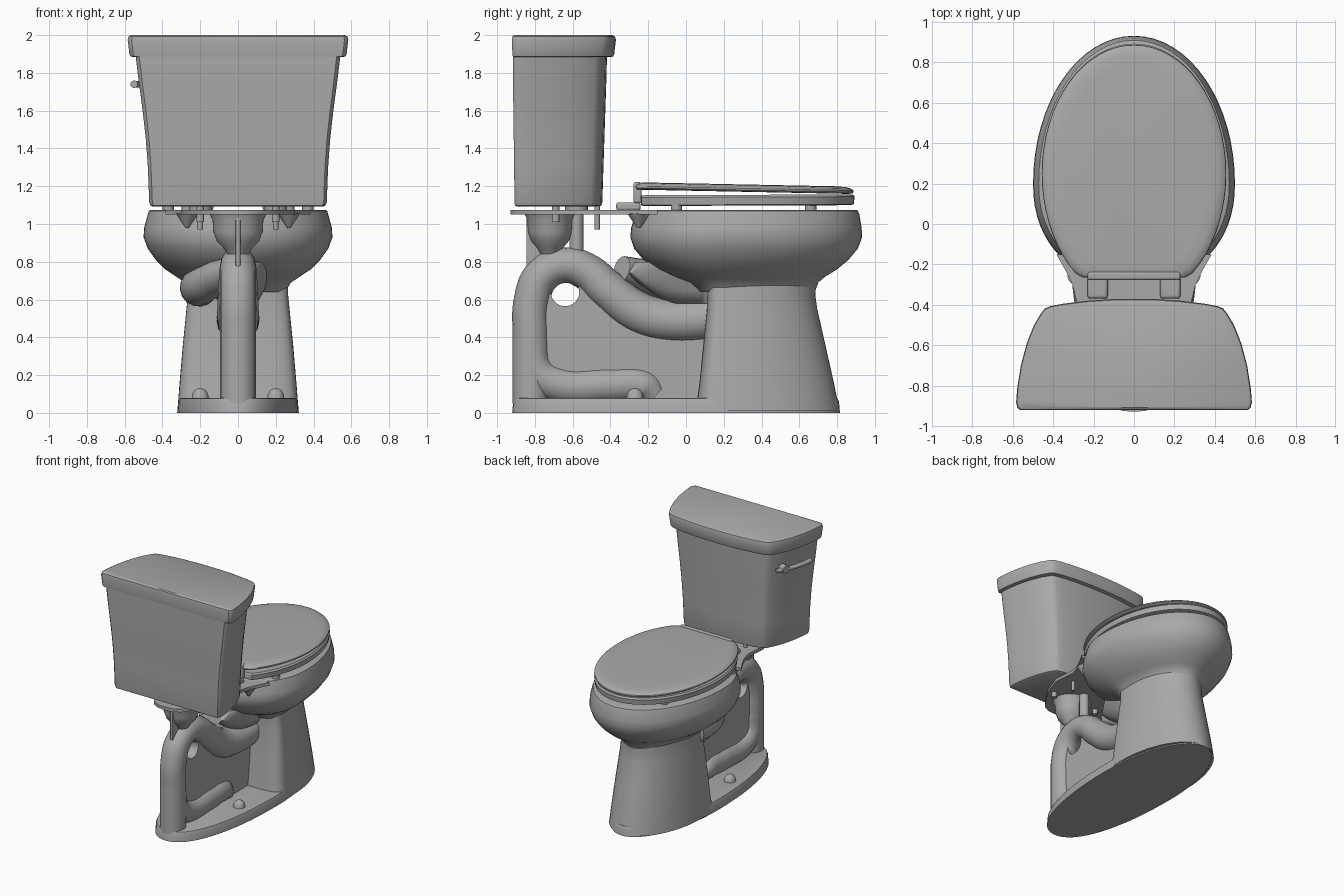
import bpy, bmesh, math
from mathutils import Vector

if "Cube" in bpy.data.objects:
    bpy.data.objects.remove(bpy.data.objects["Cube"])

GREY = (0.4, 0.4, 0.4, 1)
ceramic = bpy.data.materials.new("grey_ceramic")
ceramic.use_nodes = True
ceramic.diffuse_color = GREY
ceramic.node_tree.nodes["Principled BSDF"].inputs["Base Color"].default_value = GREY


def finish(ob, name, angle=35):
    ob.name = name
    ob.data.materials.clear()
    ob.data.materials.append(ceramic)
    bpy.ops.object.select_all(action='DESELECT')
    ob.select_set(True)
    bpy.context.view_layer.objects.active = ob
    if ob.type == 'CURVE':
        bpy.ops.object.convert(target='MESH')
        ob = bpy.context.object
    bpy.ops.object.shade_smooth_by_angle(angle=math.radians(angle))
    return ob


def loft(name, rings, wrap=False, angle=35):
    """Skin a stack of equal-length rings; cap the ends or wrap round."""
    bm = bmesh.new()
    rows = [[bm.verts.new(p) for p in r] for r in rings]
    pairs = list(zip(rows, rows[1:]))
    if wrap:
        pairs.append((rows[-1], rows[0]))
    else:
        bm.faces.new(rows[0])
        bm.faces.new(rows[-1])
    n = len(rows[0])
    for a, b in pairs:
        for i in range(n):
            j = (i + 1) % n
            bm.faces.new((a[i], a[j], b[j], b[i]))
    bmesh.ops.recalc_face_normals(bm, faces=bm.faces)
    me = bpy.data.meshes.new(name)
    bm.to_mesh(me)
    bm.free()
    ob = bpy.data.objects.new(name, me)
    bpy.context.collection.objects.link(ob)
    return finish(ob, name, angle)


def egg(z, y0, y1, mid, hw, back=2.0, clip=-9, tilt=0, n=64):
    """Egg-shaped ring: elliptical front, squarer or clipped back."""
    ring = []
    for i in range(n):
        a = 2 * math.pi * i / n
        c, s = math.cos(a), math.sin(a)
        e = 1 if s >= 0 else 2 / back
        x = hw * math.copysign(abs(c) ** e, c)
        y = mid + (y1 - mid if s >= 0 else mid - y0) * math.copysign(abs(s) ** e, s)
        y = max(y, clip)
        ring.append(Vector((x, y, z - tilt * (y + 0.27))))
    return ring


def mirrored(half):
    return half + [(-x, y) for x, y in reversed(half) if x > 0]


def box(name, lo, hi, bevel=0.01):
    lo, hi = Vector(lo), Vector(hi)
    bpy.ops.mesh.primitive_cube_add(size=1, location=(lo + hi) / 2)
    ob = bpy.context.object
    ob.scale = hi - lo
    bpy.ops.object.transform_apply(location=False, rotation=False, scale=True)
    mod = ob.modifiers.new("bevel", 'BEVEL')
    mod.width, mod.segments = bevel, 3
    return finish(ob, name)


def post(name, x, y, z0, z1, r0, r1=None):
    bpy.ops.mesh.primitive_cone_add(vertices=24, radius1=r0, radius2=r0 if r1 is None else r1,
                                    depth=z1 - z0, location=(x, y, (z0 + z1) / 2))
    return finish(bpy.context.object, name)


def tube(name, pts, radius):
    """Round pipe through (x, y, z, relative radius) points."""
    cu = bpy.data.curves.new(name, 'CURVE')
    cu.dimensions = '3D'
    cu.bevel_depth, cu.bevel_resolution, cu.resolution_u = radius, 6, 8
    cu.use_fill_caps = True
    sp = cu.splines.new('BEZIER')
    sp.bezier_points.add(len(pts) - 1)
    for bp, (x, y, z, r) in zip(sp.bezier_points, pts):
        bp.co, bp.radius = (x, y, z), r
        bp.handle_left_type = bp.handle_right_type = 'AUTO'
    ob = bpy.data.objects.new(name, cu)
    bpy.context.collection.objects.link(ob)
    return finish(ob, name)


# Foot plate and pedestal
loft("foot_plate", [egg(z, -0.92 + d, 0.815 - d, 0.05, 0.322 - d, 2.2)
                    for z, d in ((0, 0), (0.06, 0.005), (0.075, 0.012), (0.08, 0.025))])
loft("pedestal", [egg(z, y0, y1, 0.24, hw, 5) for z, y0, y1, hw in (
    (0.01, 0.05, 0.813, 0.321), (0.15, 0.07, 0.785, 0.31), (0.35, 0.09, 0.74, 0.293),
    (0.55, 0.11, 0.695, 0.273), (0.62, 0.11, 0.685, 0.266), (0.74, 0.11, 0.69, 0.262))])

# Hollow bowl: outside upwards, over the rim, then down the inside
bowl_rows = ((0.64, 0.06, 0.682, 0.25), (0.69, 0.0, 0.70, 0.28), (0.72, -0.08, 0.735, 0.325),
             (0.76, -0.16, 0.80, 0.385), (0.81, -0.225, 0.86, 0.435), (0.87, -0.275, 0.91, 0.478),
             (0.93, -0.295, 0.932, 0.50), (0.98, -0.29, 0.93, 0.497), (1.05, -0.27, 0.918, 0.478),
             (1.07, -0.265, 0.91, 0.472), (1.075, -0.255, 0.90, 0.462), (1.075, -0.14, 0.80, 0.36),
             (1.05, -0.13, 0.79, 0.35), (0.85, -0.05, 0.65, 0.25), (0.70, 0.1, 0.4, 0.1))
loft("bowl", [egg(z, y0, y1, 0.2, hw, 2.2) for z, y0, y1, hw in bowl_rows])

# Deck behind the bowl that carries the tank
deck = mirrored([(0, -0.15), (0.385, -0.15), (0.345, -0.22), (0.305, -0.3), (0.285, -0.38),
                 (0.3, -0.55), (0.24, -0.72), (0.12, -0.895), (0.06, -0.925), (0, -0.93)])
loft("deck", [[(x, y, z) for x, y in deck] for z in (1.05, 1.075)])

# Trapway, drain foot and side channel
tube("trapway", [(0, 0.14, 0.5, 1.2), (0, -0.08, 0.49, 1.17), (0, -0.25, 0.53, 1.15),
                 (0, -0.42, 0.655, 1.1), (0, -0.53, 0.75, 1.02), (0, -0.64, 0.782, 0.98),
                 (0, -0.76, 0.73, 1), (0, -0.815, 0.6, 1), (0, -0.822, 0.4, 1),
                 (0, -0.822, 0.05, 1)], 0.096)
tube("drain_foot", [(0, -0.822, 0.4, 1), (0, -0.79, 0.22, 1), (0, -0.68, 0.15, 1),
                    (0, -0.4, 0.145, 1), (0, -0.22, 0.14, 0.95), (0, -0.16, 0.09, 0.7)], 0.095)
tube("side_channel", [(0, -0.34, 0.76, 0.8), (-0.1, -0.2, 0.72, 1), (-0.2, -0.02, 0.67, 1.1),
                      (-0.2, 0.2, 0.66, 1.1)], 0.09)
loft("sump", [egg(z, y0, 0.25, 0.1, hw) for z, y0, hw in (
    (0.58, -0.1, 0.1), (0.65, -0.2, 0.14), (0.74, -0.33, 0.17), (0.8, -0.27, 0.2))], angle=60)

# Thin centre web with a round hole
web = bpy.data.curves.new("web", 'CURVE')
web.dimensions = '2D'
web.fill_mode = 'BOTH'
web.extrude = 0.045
outline = [(-0.83, 0.05), (0.14, 0.05), (0.14, 0.6), (-0.2, 0.58), (-0.45, 0.7),
           (-0.63, 0.82), (-0.78, 0.75), (-0.83, 0.6)]
hole = [(-0.64 + 0.075 * math.cos(math.tau * i / 32), 0.64 + 0.075 * math.sin(math.tau * i / 32))
        for i in range(32)]
for pts in (outline, hole):
    sp = web.splines.new('POLY')
    sp.points.add(len(pts) - 1)
    for p, (u, v) in zip(sp.points, pts):
        p.co = (u, v, 0, 1)
    sp.use_cyclic_u = True
web_ob = bpy.data.objects.new("web", web)
web_ob.rotation_euler = (math.pi / 2, 0, math.pi / 2)
bpy.context.collection.objects.link(web_ob)
finish(web_ob, "centre_web")

# Supports beneath the deck
loft("inlet_cup", [egg(z, -0.72 - r, -0.72 + r, -0.72, r * 1.12) for z, r in (
    (0.84, 0.05), (0.875, 0.07), (0.91, 0.1), (0.96, 0.117), (1.02, 0.12), (1.055, 0.135))])
box("rear_fin", (-0.012, -0.845, 0.7), (0.012, -0.7, 1.055), 0.005)
post("deck_post", 0, -0.58, 0.78, 1.06, 0.037)

# Tank and tank lid, D-shaped in plan
half = [(0, 1), (0.2, 0.997), (0.4, 0.983), (0.6, 0.957), (0.71, 0.935), (0.755, 0.915),
        (0.79, 0.87), (0.85, 0.76), (0.91, 0.6), (0.96, 0.4), (0.99, 0.2), (1, 0.07),
        (0.99, 0.025), (0.965, 0), (0, 0)]


def d_ring(z, hw, y0, y1):
    return [(x * hw, y0 + (y1 - y0) * v, z) for x, v in mirrored(half)]


loft("tank", [d_ring(*r) for r in (
    (1.092, 0.45, -0.895, -0.46), (1.098, 0.463, -0.905, -0.448), (1.115, 0.47, -0.908, -0.443),
    (1.3, 0.477, -0.91, -0.437), (1.45, 0.488, -0.912, -0.432), (1.6, 0.505, -0.914, -0.427),
    (1.75, 0.525, -0.916, -0.422), (1.9, 0.543, -0.917, -0.418))])
loft("tank_lid", [d_ring(*r) for r in (
    (1.885, 0.56, -0.91, -0.395), (1.887, 0.57, -0.917, -0.385), (1.9, 0.575, -0.919, -0.38),
    (1.975, 0.584, -0.922, -0.371), (1.993, 0.58, -0.919, -0.376), (2.0, 0.565, -0.91, -0.39))])

# Flush lever on the tank side
tube("flush_lever", [(-0.455, -0.5, 1.74, 1), (-0.505, -0.6, 1.74, 0.9),
                     (-0.545, -0.74, 1.74, 1), (-0.55, -0.79, 1.74, 1.1)], 0.018)
tube("lever_pivot", [(-0.44, -0.57, 1.745, 1), (-0.505, -0.55, 1.745, 1)], 0.03)

# Seat ring and closed cover, both falling slightly to the front
loft("seat_ring", [egg(z, -0.38 + d, 0.893 - d, 0.25, 0.455 - d, 2, -0.24 + d * 0.6, -0.004)
                   for z, d in ((1.095, 0.02), (1.1, 0.005), (1.14, 0), (1.152, 0.01),
                                (1.152, 0.13), (1.095, 0.13))], wrap=True)
loft("seat_cover", [egg(z, -0.39 + d, 0.888 - d, 0.25, 0.457 - d, 2, -0.265 + d * 0.5, 0.02)
                    for z, d in ((1.182, 0.03), (1.184, 0.01), (1.192, 0), (1.2, 0.002),
                                 (1.211, 0.015), (1.218, 0.045), (1.221, 0.1))])
box("hinge_bar", (-0.23, -0.278, 1.11), (0.23, -0.235, 1.222), 0.012)

# Paired fittings
for side, s in (("right", -1), ("left", 1)):
    box(side + "_hinge", (s * 0.18 - 0.05, -0.37, 1.07), (s * 0.18 + 0.05, -0.24, 1.115), 0.015)
    post(side + "_tank_bolt", s * 0.2, -0.47, 0.97, 1.1, 0.014)
    post(side + "_tank_nut", s * 0.2, -0.69, 1.01, 1.1, 0.02)
    post(side + "_tank_pad", s * 0.2, -0.58, 1.07, 1.1, 0.06)
    post(side + "_gusset", s * 0.27, -0.25, 0.98, 1.055, 0.01, 0.06)
    for y, x in ((0.66, 0.27), (-0.05, 0.37)):
        post(side + "_bumper", s * x, y, 1.07, 1.1, 0.03)
    loft(side + "_bolt_cap", [egg(z, -0.27 - r, -0.27 + r, -0.27, r, n=24).copy()
                              for z, r in ((0.07, 0.045), (0.1, 0.042), (0.12, 0.03), (0.13, 0.012))],
         angle=60)
    cap = bpy.context.object
    cap.location.x = s * 0.2
